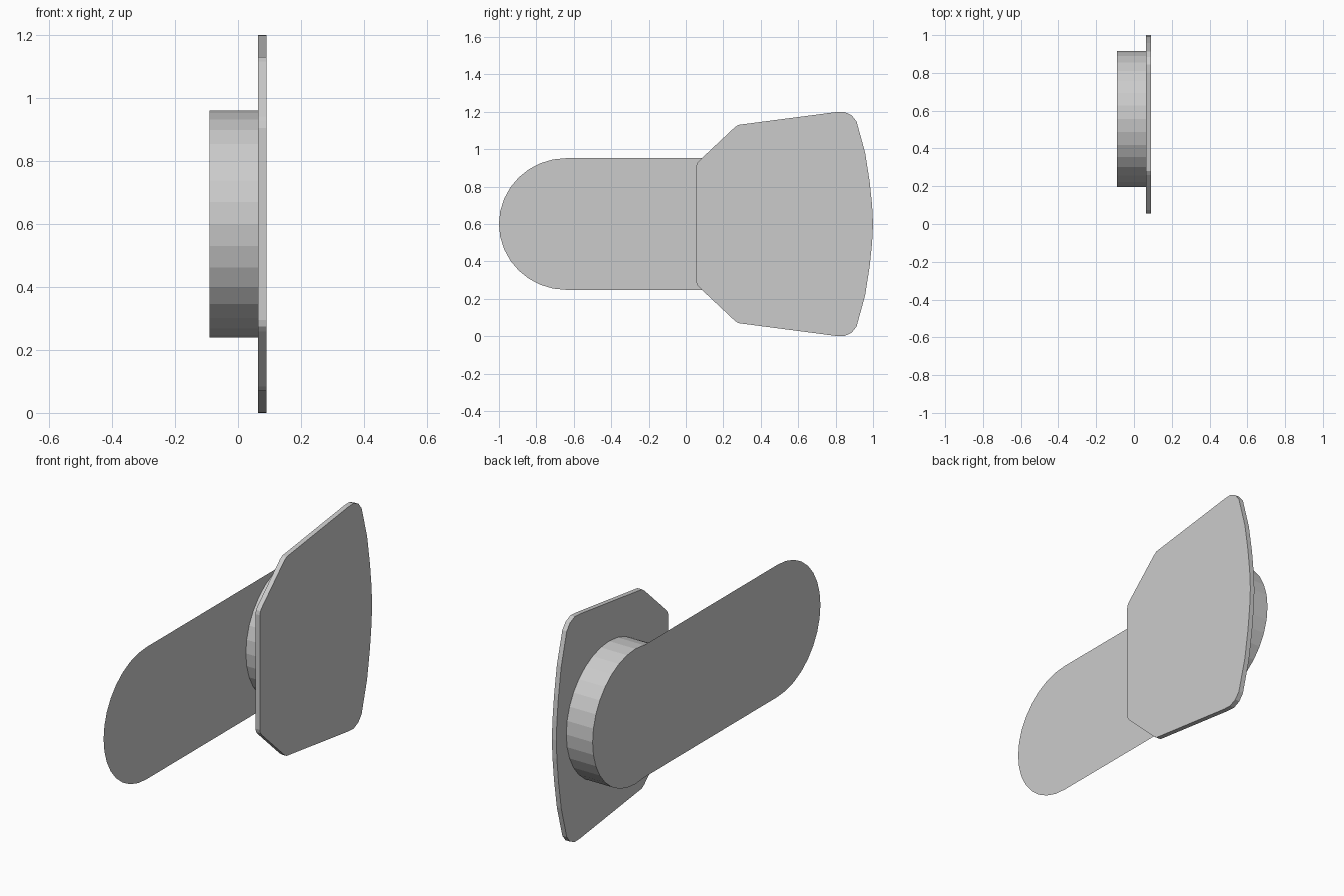
import bpy, bmesh, math

if "Cube" in bpy.data.objects:
    bpy.data.objects.remove(bpy.data.objects["Cube"])

MID_Z = 0.6
R = 0.36


def extruded_profile(name, points, x0, x1=None):
    """Polygon in the y-z plane (z relative to MID_Z), optionally given thickness along x."""
    bm = bmesh.new()
    face = bm.faces.new([bm.verts.new((x0, y, MID_Z + z)) for y, z in points])
    if x1 is not None:
        geom = bmesh.ops.extrude_face_region(bm, geom=[face], use_keep_orig=True)["geom"]
        moved = [g for g in geom if isinstance(g, bmesh.types.BMVert)]
        bmesh.ops.translate(bm, verts=moved, vec=(x1 - x0, 0, 0))
        bmesh.ops.recalc_face_normals(bm, faces=bm.faces)
    elif face.normal.x > 0:
        bmesh.ops.reverse_faces(bm, faces=[face])
    mesh = bpy.data.meshes.new(name)
    bm.to_mesh(mesh)
    bm.free()
    obj = bpy.data.objects.new(name, mesh)
    bpy.context.collection.objects.link(obj)
    return obj


def arc(cy, ry, rz, start, end, steps):
    angles = [math.radians(start + (end - start) * i / steps) for i in range(steps + 1)]
    return [(cy + ry * math.cos(a), rz * math.sin(a)) for a in angles]


# Head plate: upper half outline, mirrored about the middle height
upper = [(0.055, 0.305), (0.06, 0.325), (0.075, 0.342), (0.26, 0.516), (0.28, 0.53),
         (0.80, 0.598), (0.845, 0.6), (0.885, 0.582), (0.912, 0.548),
         (0.958, 0.38), (0.982, 0.225), (0.995, 0.10)]
outline = upper + [(1.0, 0.0)] + [(y, -z) for y, z in reversed(upper)]
extruded_profile("head_plate", outline, 0.064, 0.09)

# Round 32-sided drum behind the plate
drum_outline = arc(0.556, R, R, 0, 360, 32)[:-1]
extruded_profile("drum", drum_outline, -0.091, 0.064)

# Thin round-ended sheet across the back of the drum
sheet_outline = arc(0.55, 0.355, 0.352, -90, 90, 16) + arc(-0.64, R, 0.352, 90, 270, 16)
extruded_profile("back_sheet", sheet_outline, -0.092)
